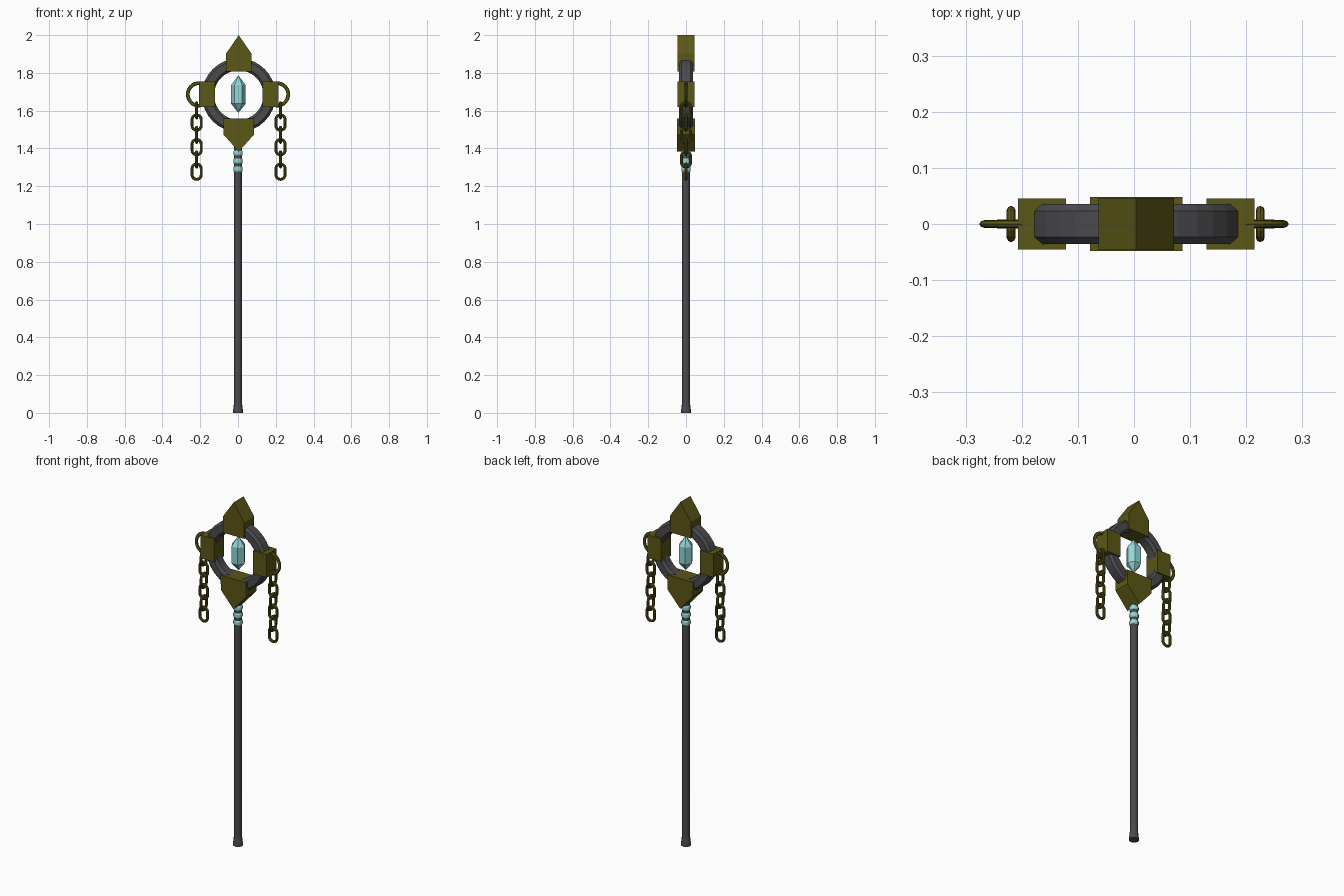
import bpy, bmesh
from math import sin, cos, pi, tau
from mathutils import Vector

if "Cube" in bpy.data.objects:
    bpy.data.objects.remove(bpy.data.objects["Cube"])

CX, CZ = 0.004, 1.682          # centre of the staff head


def material(name, col):
    m = bpy.data.materials.new(name)
    m.diffuse_color = (*col, 1)
    m.use_nodes = True
    m.node_tree.nodes["Principled BSDF"].inputs["Base Color"].default_value = m.diffuse_color
    return m


GOLD = material("old_gold", (0.105, 0.095, 0.008))
DARK = material("dark_metal", (0.07, 0.07, 0.075))
TEAL = material("crystal", (0.3, 0.68, 0.68))


def finish(bm, name, mat):
    bmesh.ops.recalc_face_normals(bm, faces=bm.faces)
    me = bpy.data.meshes.new(name)
    bm.to_mesh(me)
    bm.free()
    me.materials.append(mat)
    ob = bpy.data.objects.new(name, me)
    bpy.context.collection.objects.link(ob)
    return ob


def skin(bm, rings, closed=False):
    """Join successive vertex rings with quads."""
    n = len(rings[0])
    pairs = list(zip(rings, rings[1:] + rings[:1])) if closed else list(zip(rings, rings[1:]))
    for a, b in pairs:
        for i in range(n):
            j = (i + 1) % n
            bm.faces.new((a[i], a[j], b[j], b[i]))
    if not closed:
        bm.faces.new(rings[0])
        bm.faces.new(rings[-1])


def lathe(name, profile, sides, mat, x=0.0, turn=0.0):
    bm = bmesh.new()
    skin(bm, [[bm.verts.new((x + r * cos(tau * i / sides + turn),
                             r * sin(tau * i / sides + turn), z))
               for i in range(sides)] for r, z in profile])
    return finish(bm, name, mat)


def sweep(name, path, section, mat, centre, edge_on=False, closed=True):
    """Sweep a section (outward, sideways) along (point, normal) pairs in the xz plane."""
    bm = bmesh.new()
    rings = []
    for (px, pz), (nx, nz) in path:
        ring = []
        for u, v in section:
            x, y, z = px + nx * u, v, pz + nz * u
            if edge_on:
                x, y = -y, x
            ring.append(bm.verts.new(Vector((x, y, z)) + Vector(centre)))
        rings.append(ring)
    skin(bm, rings, closed)
    return finish(bm, name, mat)


def arc(r, a0, a1, n, dz=0.0):
    return [((r * cos(a), r * sin(a) + dz), (cos(a), sin(a)))
            for a in (a0 + (a1 - a0) * i / n for i in range(n + 1))]


def prism(name, outline, half, mat):
    """Extrude an xz outline along y."""
    bm = bmesh.new()
    skin(bm, [[bm.verts.new((CX + x, y, z)) for x, z in outline] for y in (-half, half)])
    return finish(bm, name, mat)


# pole with flared foot
lathe("pole", [(0.027, 0), (0.026, 0.012), (0.021, 0.055), (0.02, 1.42)], 12, DARK)

# grip bands below the head
for i, z in enumerate((1.29, 1.333, 1.376)):
    lathe(f"band_{i + 1}", [(0.021, z - 0.014), (0.025, z - 0.008),
                            (0.025, z + 0.008), (0.021, z + 0.014)], 12, TEAL)

# head ring with a bevelled square section
sec = [(0.032, 0.023), (0.019, 0.036), (-0.019, 0.036), (-0.032, 0.023),
       (-0.032, -0.023), (-0.019, -0.036), (0.019, -0.036), (0.032, -0.023)]
sweep("head_ring", arc(0.163, 0, tau, 32)[:-1], sec, DARK, (CX, 0, CZ))

# top spike and bottom socket
prism("top_spike", [(-0.067, 1.807), (0.067, 1.807), (0.067, 1.902), (0, 2.0), (-0.067, 1.902)], 0.046, GOLD)
prism("bottom_socket", [(-0.082, 1.558), (-0.08, 1.473), (0, 1.383), (0.08, 1.473), (0.082, 1.558)], 0.048, GOLD)

# floating crystal
lathe("crystal", [(0.001, 1.59), (0.039, 1.637), (0.039, 1.735), (0.001, 1.786)], 6, TEAL, x=CX - 0.002)

# side blocks, loops and chains
wire = [(0.0078 * cos(tau * i / 8), 0.0078 * sin(tau * i / 8)) for i in range(8)]
link = arc(0.0245, 0, pi, 8, 0.016) + arc(0.0245, pi, tau, 8, -0.016)
loop_wire = [(u * 1.25, v * 0.9) for u, v in wire]
for side, s in (("left", -1), ("right", 1)):
    prism(f"{side}_block", [(s * 0.125, 1.62), (s * 0.211, 1.62), (s * 0.211, 1.754), (s * 0.125, 1.754)], 0.045, GOLD)
    mid = pi / 2 - s * pi / 2
    sweep(f"{side}_loop", arc(0.06, mid - pi / 2 - 0.1, mid + pi / 2 + 0.1, 14), loop_wire, GOLD,
          (s * 0.206, 0, 1.686), closed=False)
    for i in range(6):
        sweep(f"{side}_chain_link_{i + 1}", link, wire, GOLD,
              (0.003 + s * 0.222, 0, 1.602 - 0.065 * i), edge_on=i % 2 == 0)
